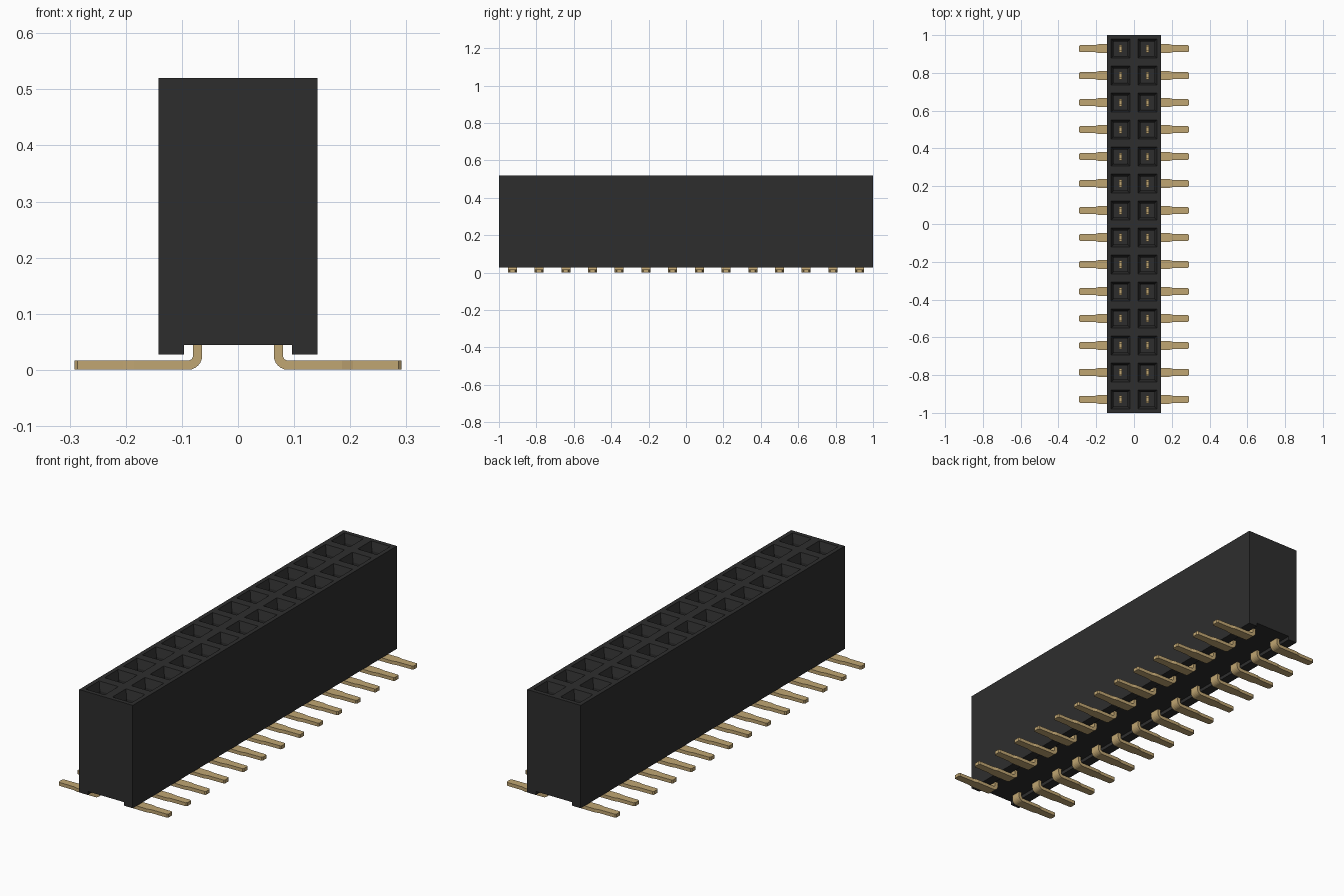
import bpy, bmesh, math
from mathutils import Vector

cube = bpy.data.objects.get("Cube")
if cube:
    bpy.data.objects.remove(cube, do_unlink=True)

ROWS = 14
PITCH = 2.0 / ROWS
TOP = 0.52
PIN_X = 0.072


def material(name, rgb, rough):
    m = bpy.data.materials.new(name)
    m.use_nodes = True
    m.diffuse_color = (*rgb, 1)
    bsdf = m.node_tree.nodes["Principled BSDF"]
    bsdf.inputs["Base Color"].default_value = (*rgb, 1)
    bsdf.inputs["Roughness"].default_value = rough
    return m


black = material("black plastic", (0.027, 0.027, 0.027), 0.6)
gold = material("gold metal", (0.53, 0.38, 0.17), 0.5)


def finish(name, bm, mat):
    bmesh.ops.recalc_face_normals(bm, faces=bm.faces)
    me = bpy.data.meshes.new(name)
    bm.to_mesh(me)
    bm.free()
    me.materials.append(mat)
    ob = bpy.data.objects.new(name, me)
    bpy.context.collection.objects.link(ob)
    return ob


def loft(bm, rings):
    """Join equal vertex rings into a closed solid."""
    loops = [[bm.verts.new(p) for p in ring] for ring in rings]
    n = len(loops[0])
    for a, b in zip(loops, loops[1:]):
        for i in range(n):
            j = (i + 1) % n
            bm.faces.new((a[i], a[j], b[j], b[i]))
    bm.faces.new(loops[0])
    bm.faces.new(loops[-1])


# Housing: channelled profile swept along y, one segment per row of sockets
half = [(0.142, TOP), (0.142, 0.027), (0.096, 0.027), (0.096, 0.044)]
profile = [(0, TOP)] + half + [(-x, z) for x, z in reversed(half)]
bm = bmesh.new()
loft(bm, [[(x, -1 + k * PITCH, z) for x, z in profile] for k in range(ROWS + 1)])
bmesh.ops.recalc_face_normals(bm, faces=bm.faces)

# Sockets: flat rim, sloped lead-in, then a straight square well
cells = [f for f in bm.faces if f.normal.z > 0.9 and f.calc_center_median().z > TOP - 0.01]
for thickness, depth in ((0.029, 0), (0.018, -0.04), (0.0005, -0.36)):
    bmesh.ops.inset_individual(bm, faces=cells, thickness=thickness, depth=depth)
finish("housing", bm, black)


# Pin path: (x, z, angle of travel, width), from the foot tip up into the socket
R = 0.017
T = 0.0165
stations = [(0.291, 0.0085, math.pi, 0.026), (0.286, 0.0085, math.pi, 0.036),
            (0.205, 0.0085, math.pi, 0.038), (0.185, 0.0085, math.pi, 0.048)]
for i in range(7):
    a = math.pi / 2 * i / 6
    stations.append((PIN_X + R - R * math.sin(a), 0.0085 + R - R * math.cos(a),
                     math.pi - a, 0.048))
stations += [(PIN_X, 0.09, math.pi / 2, 0.048), (PIN_X, 0.1, math.pi / 2, 0.04),
             (PIN_X, 0.34, math.pi / 2, 0.04)]


def add_pin(bm, side, y):
    rings = []
    for x, z, a, w in stations:
        nx, nz = -math.sin(a) * T / 2, math.cos(a) * T / 2
        rings.append([(side * (x + s * nx), y + t * w / 2, z + s * nz)
                      for s, t in ((1, 1), (1, -1), (-1, -1), (-1, 1))])
    loft(bm, rings)
    # Two spring tines that grip the mating pin
    for t in (-1, 1):
        loft(bm, [[(side * PIN_X + dx * T / 2, y + t * (0.014 + dy * 0.006), z)
                   for dx, dy in ((1, 1), (1, -1), (-1, -1), (-1, 1))]
                  for z in (0.34, 0.47)])


for label, side in (("left", 1), ("right", -1)):
    for k in range(ROWS):
        bm = bmesh.new()
        add_pin(bm, side, -1 + (k + 0.5) * PITCH)
        finish(f"{label}_pin_{k + 1:02d}", bm, gold)
